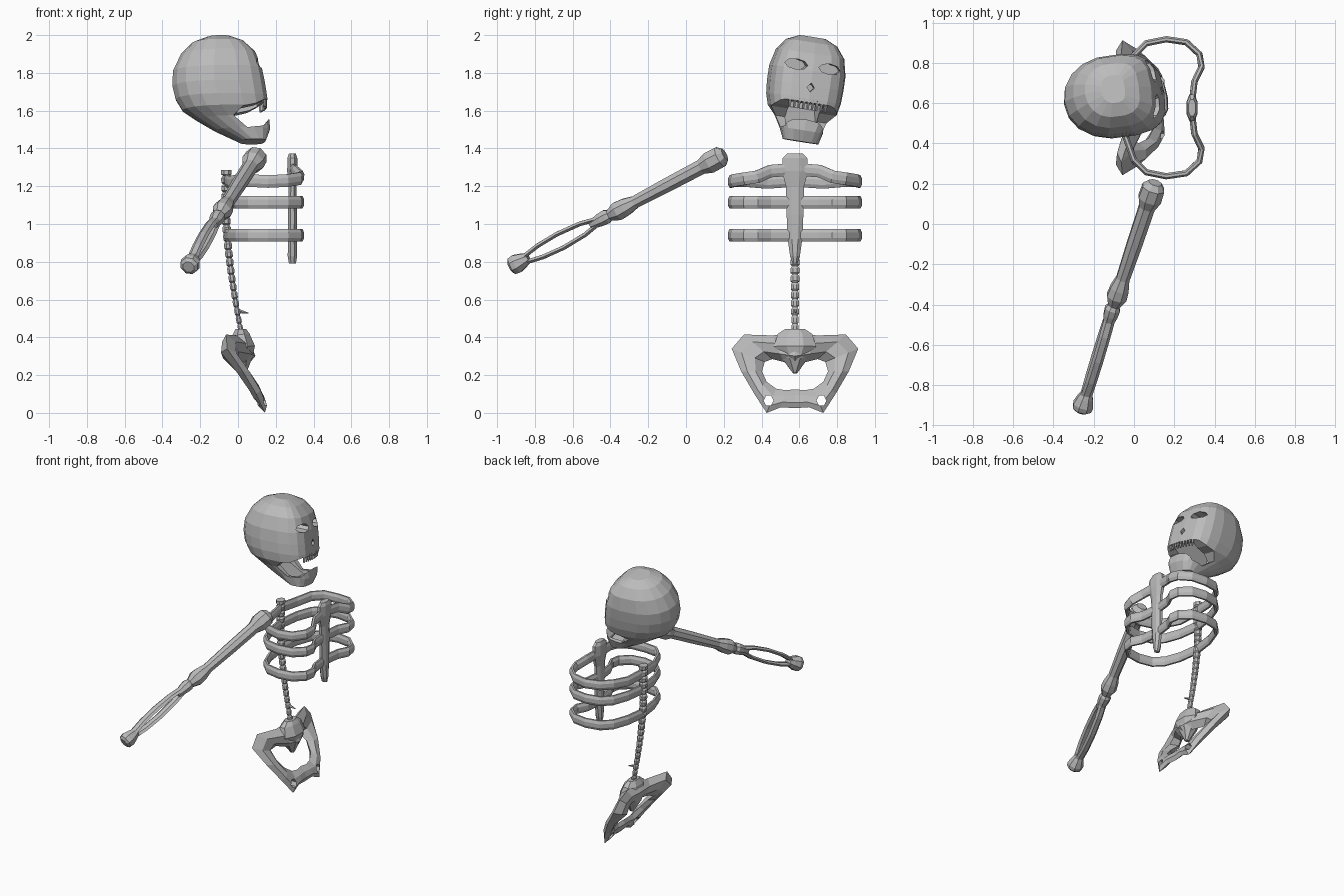
import bpy, bmesh, math
from mathutils import Vector, Matrix

if "Cube" in bpy.data.objects:
    bpy.data.objects.remove(bpy.data.objects["Cube"])

BY = 0.577                                   # side position of the torso axis
bone = bpy.data.materials.new("bone grey")
bone.diffuse_color = (0.5, 0.5, 0.5, 1)
bone.use_nodes = True
bone.node_tree.nodes["Principled BSDF"].inputs["Base Color"].default_value = bone.diffuse_color


def loft(name, rings, closed=False):
    """Skin a list of equal-length point rings; cap the ends unless closed."""
    bm = bmesh.new()
    vs = [[bm.verts.new(p) for p in r] for r in rings]
    n, m = len(vs), len(vs[0])
    for i in range(n if closed else n - 1):
        a, b = vs[i], vs[(i + 1) % n]
        for j in range(m):
            k = (j + 1) % m
            bm.faces.new((a[j], a[k], b[k], b[j]))
    if not closed:
        bm.faces.new(vs[0])
        bm.faces.new(vs[-1])
    bmesh.ops.recalc_face_normals(bm, faces=bm.faces)
    me = bpy.data.meshes.new(name)
    bm.to_mesh(me)
    bm.free()
    me.materials.append(bone)
    ob = bpy.data.objects.new(name, me)
    bpy.context.collection.objects.link(ob)
    return ob


def tube(name, pts, radii, ref, sides=8, closed=False):
    """Oval tube along a path; radii are (across ref, along ref)."""
    pts = [Vector(p) for p in pts]
    n, rings = len(pts), []
    for i, p in enumerate(pts):
        if closed:
            t = pts[(i + 1) % n] - pts[i - 1]
        else:
            t = pts[min(i + 1, n - 1)] - pts[max(i - 1, 0)]
        t.normalize()
        s = Vector(ref).cross(t).normalized()
        u = t.cross(s)
        a, b = radii[i]
        rings.append([p + s * a * math.cos(q) + u * b * math.sin(q)
                      for q in (2 * math.pi * (j + .5) / sides for j in range(sides))])
    return loft(name, rings, closed)


def prism_y(name, profile, y0, y1):
    return loft(name, [[(x, y, z) for x, z in profile] for y in (y0, y1)])


def prism_x(name, profile, x0, x1):
    return loft(name, [[(x, y, z) for y, z in profile] for x in (x0, x1)])


def cut(ob, cutter):
    mod = ob.modifiers.new("cut", "BOOLEAN")
    mod.object, mod.operation, mod.solver = cutter, "DIFFERENCE", "EXACT"
    bpy.context.view_layer.objects.active = ob
    bpy.ops.object.modifier_apply(modifier=mod.name)
    bpy.data.objects.remove(cutter)


def oval(y, z, a, b, n=8):
    return [(y + a * math.cos(2 * math.pi * i / n), z + b * math.sin(2 * math.pi * i / n))
            for i in range(n)]


# Skull: stacked rounded sections (z, back, front, half width)
HY = 0.63
levels = [(2.0, -.16, -.04, .07), (1.97, -.24, .03, .135), (1.91, -.30, .09, .18),
          (1.82, -.345, .125, .2), (1.74, -.35, .14, .2), (1.67, -.335, .15, .195),
          (1.61, -.30, .155, .18), (1.56, -.23, .16, .14), (1.5, -.13, .165, .113),
          (1.44, .0, .14, .095)]
rings = []
for z, xb, xf, w in levels:
    c, r = (xb + xf) / 2, (xf - xb) / 2
    ring = []
    for i in range(18):
        q = 2 * math.pi * i / 18
        cs, sn = math.cos(q), math.sin(q)
        e = .62 if cs > 0 else .95           # flatter face, round back
        ring.append((c + r * math.copysign(abs(cs) ** e, cs),
                     HY + w * math.copysign(abs(sn) ** e, sn), z))
    rings.append(ring)
skull = loft("skull", rings)

# Open mouth, hollow inside, eye sockets and nose
cut(skull, prism_y("mouth_cutter", [(-.045, 1.56), (0, 1.605), (.07, 1.62), (.13, 1.65),
                                    (.3, 1.655), (.3, 1.57), (.165, 1.565), (.12, 1.51),
                                    (.03, 1.50)], HY - .4, HY + .4))
cut(skull, prism_y("cavity_cutter", [(-.2, 1.62), (-.2, 1.75), (.08, 1.75), (.115, 1.64),
                                     (.115, 1.5), (.05, 1.475), (-.05, 1.53)],
                   HY - .085, HY + .085))
for s in (-1, 1):
    cut(skull, prism_x("eye_cutter", oval(HY + s * .09, 1.842, .06, .028), .02, .3))
cut(skull, prism_x("nose_cutter", oval(HY, 1.73, .02, .025, 4), .06, .3))

# Teeth: a row of small pegs under the upper jaw
head = [skull]
for i in range(9):
    y = (i - 4) * .024
    x = .142 - 1.2 * y * y
    head.append(tube("tooth", [(x, HY + y, 1.665), (x, HY + y, 1.612)],
                     [(.009, .009), (.006, .006)], (1, 0, 0), 5))

# Tilt and turn the whole head
pivot = Vector((-.09, HY, 1.74))
turn = (Matrix.Translation(pivot) @ Matrix.Rotation(math.radians(8), 4, 'Z')
        @ Matrix.Rotation(math.radians(-9), 4, 'X') @ Matrix.Translation(-pivot))
for ob in head:
    ob.data.transform(turn)
top = max(v.co.z for v in skull.data.vertices)
for ob in head:
    ob.data.transform(Matrix.Translation((0, 0, 2.0 - top)))

# Ribs: three mirrored closed loops
half = [(.285, 0), (.30, .13), (.335, .2), (.325, .265), (.26, .325), (.16, .34),
        (.06, .32), (0, .26), (-.04, .15), (-.06, 0)]
rise = [.06, .05, .02, .01, 0, -.005, 0, 0, -.01, 0]
for z, k, name in ((1.23, 1, "upper_rib"), (1.115, 0, "middle_rib"), (.94, 0, "lower_rib")):
    path = [(x, BY + y, z + k * r) for (x, y), r in zip(half, rise)]
    path += [(x, BY - y, z + k * r) for (x, y), r in list(zip(half, rise))[-2:0:-1]]
    tube(name, path, [(.017, .036)] * len(path), (0, 0, 1), 8, True)

# Breastbone: broad head narrowing to a tip
stern = [(1.372, .045, .02), (1.35, .07, .028), (1.28, .075, .03), (1.2, .052, .022),
         (1.05, .048, .026), (.92, .042, .025), (.83, .028, .027), (.79, .014, .02)]
tube("breastbone", [(.288, BY, s[0]) for s in stern], [(s[1], s[2]) for s in stern],
     (1, 0, 0))

# Spine: one curved column of thinning vertebrae
pts, rad = [], []
N = 20
for i in range(N):
    for f, g in ((.08, 1), (.62, 1), (.8, .66)):
        t = (i + f) / N
        z = 1.29 - .87 * t
        x = -.062 + .08 * max(0, (t - .3) / .7) ** 1.5
        pts.append((x, BY, z))
        rad.append(((.034 - .014 * t) * g, (.03 - .016 * t) * g))
tube("spine", pts, rad, (1, 0, 0))
tube("spine_spur", [(.0, BY, .54), (.055, BY, .528)], [(.012, .012), (.003, .003)],
     (0, 0, 1), 5)

# Pelvis ring: outer point, inner point (side, height), depth x, half thickness
stations = [((0, .42), (0, .25), .02, .06), ((.12, .41), (.06, .27), .01, .045),
            ((.27, .415), (.12, .285), -.04, .035), ((.335, .34), (.16, .27), -.045, .04),
            ((.285, .22), (.175, .22), .025, .035), ((.215, .1), (.15, .165), .085, .03),
            ((.15, .0), (.10, .128), .12, .024), ((.075, .03), (.05, .12), .12, .022),
            ((0, .025), (0, .125), .115, .022)]
rings = []
for s, group in ((1, stations), (-1, stations[-2:0:-1])):
    for (oy, oz), (iy, iz), x, h in group:
        ring = []
        for f, d in ((0, 0), (.3, 1), (.7, 1), (1, 0), (.7, -1), (.3, -1)):
            z = oz + (iz - oz) * f
            lean = (.5 - f) * (iz - oz) * .35       # slab leans forward as it drops
            ring.append((x + d * h + lean, BY + s * (oy + (iy - oy) * f), z))
        rings.append(ring)
pelvis = loft("pelvis", rings, True)
for s in (-1, 1):
    cut(pelvis, prism_x("pelvis_hole", oval(BY + s * .14, .065, .026, .03, 6), -.2, .4))

# Sacrum: wedge between the hip wings
sac = [(.445, .055, .03, .015), (.415, .10, .05, .015), (.35, .12, .07, .025),
       (.29, .075, .055, .025), (.21, .012, .015, .03)]
tube("sacrum", [(s[3], BY, s[0]) for s in sac], [(s[1], s[2]) for s in sac], (1, 0, 0))


def bone_between(name, a, b, table, sides=8):
    """Straight bone; table rows are (fraction along, radius)."""
    a, b = Vector(a), Vector(b)
    tube(name, [a.lerp(b, f) for f, _ in table], [(r, r) for _, r in table],
         (1, 0, 0), sides)


# Upper arm with knobbed ends
bone_between("upper_arm", (.105, .205, 1.368), (-.10, -.405, 1.045),
             [(0, .035), (.04, .06), (.13, .062), (.2, .043), (.5, .041), (.78, .036),
              (.86, .05), (.93, .054), (1, .032)])

# Forearm: elbow end, two thin shafts, wrist end
elbow, wrist = Vector((-.10, -.40, 1.05)), Vector((-.262, -.93, .772))
bone_between("elbow_end", elbow, elbow.lerp(wrist, .2),
             [(0, .028), (.2, .041), (.5, .038), (1, .024)])
bone_between("wrist_end", elbow.lerp(wrist, .82), wrist,
             [(0, .028), (.3, .042), (.65, .054), (.88, .05), (1, .032)])
side = Vector((1, 0, 0)).cross(wrist - elbow).normalized()
for s, name in ((1, "forearm_shaft_a"), (-1, "forearm_shaft_b")):
    rows = [(.14, .014), (.28, .032), (.5, .04), (.7, .033), (.87, .014)]
    tube(name, [elbow.lerp(wrist, f) + side * s * o for f, o in rows],
         [(.014, .028)] * 5, (1, 0, 0), 6)
